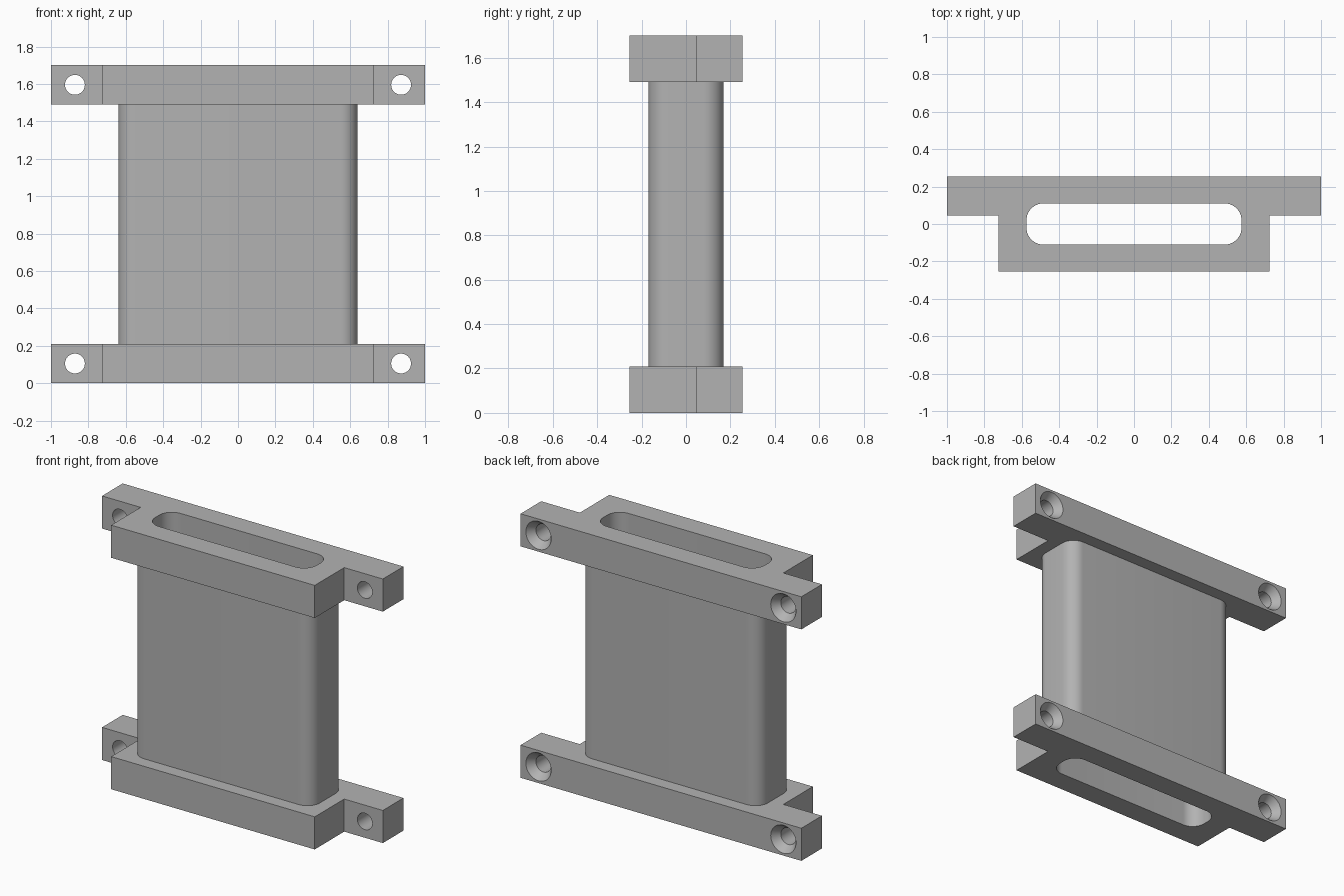
import bpy, bmesh, math
from mathutils import Matrix

if "Cube" in bpy.data.objects:
    bpy.data.objects.remove(bpy.data.objects["Cube"], do_unlink=True)

HEIGHT = 1.70
FLANGE = 0.21
HALF_Y = 0.255

grey = bpy.data.materials.new("plain grey")
grey.use_nodes = True
grey.diffuse_color = (0.45, 0.45, 0.45, 1)
grey.node_tree.nodes["Principled BSDF"].inputs["Base Color"].default_value = (0.45, 0.45, 0.45, 1)


def make_object(name, bm):
    bmesh.ops.recalc_face_normals(bm, faces=bm.faces)
    mesh = bpy.data.meshes.new(name)
    bm.to_mesh(mesh)
    bm.free()
    mesh.materials.append(grey)
    obj = bpy.data.objects.new(name, mesh)
    bpy.context.collection.objects.link(obj)
    return obj


def rounded_rect(hx, hy, r, steps=10):
    points = []
    for corner, (sx, sy) in enumerate([(1, 1), (-1, 1), (-1, -1), (1, -1)]):
        for i in range(steps + 1):
            a = math.pi / 2 * (corner + i / steps)
            points.append((sx * (hx - r) + r * math.cos(a), sy * (hy - r) + r * math.sin(a)))
    return points


def prism(name, points, z0, z1):
    bm = bmesh.new()
    face = bm.faces.new([bm.verts.new((x, y, z0)) for x, y in points])
    top = bmesh.ops.extrude_face_region(bm, geom=[face])
    verts = [v for v in top["geom"] if isinstance(v, bmesh.types.BMVert)]
    bmesh.ops.translate(bm, verts=verts, vec=(0, 0, z1 - z0))
    return make_object(name, bm)


def screw_cutter(x, z):
    # Lathed profile: through hole opening into a countersink at the back
    profile = [(0.053, -0.1), (0.053, HALF_Y - 0.05), (0.09, HALF_Y), (0.09, HALF_Y + 0.05)]
    bm = bmesh.new()
    n = 40
    rings = [[bm.verts.new((x + r * math.cos(math.tau * i / n), y, z + r * math.sin(math.tau * i / n)))
              for i in range(n)] for r, y in profile]
    for a, b in zip(rings, rings[1:]):
        for i in range(n):
            j = (i + 1) % n
            bm.faces.new((a[i], a[j], b[j], b[i]))
    bm.faces.new(rings[0])
    bm.faces.new(rings[-1])
    return make_object("screw_cutter", bm)


def cut(obj, cutters):
    for c in cutters:
        c.hide_render = True
        mod = obj.modifiers.new("cut", "BOOLEAN")
        mod.operation = "DIFFERENCE"
        mod.solver = "EXACT"
        mod.object = c
    bpy.context.view_layer.update()
    graph = bpy.context.evaluated_depsgraph_get()
    result = bpy.data.meshes.new_from_object(obj.evaluated_get(graph))
    obj.modifiers.clear()
    obj.data = result
    for c in cutters:
        bpy.data.objects.remove(c, do_unlink=True)


def smooth(obj):
    bpy.ops.object.select_all(action="DESELECT")
    obj.select_set(True)
    bpy.context.view_layer.objects.active = obj
    bpy.ops.object.shade_smooth_by_angle(angle=math.radians(30))


channel = rounded_rect(0.575, 0.11, 0.09)

# Mounting flanges: wide bar at the back with ears, block in front
half = [(0.725, -HALF_Y), (0.725, 0.045), (1.0, 0.045), (1.0, HALF_Y)]
outline = half + [(-x, y) for x, y in reversed(half)]
for name, z0 in (("bottom_flange", 0), ("top_flange", HEIGHT - FLANGE)):
    flange = prism(name, outline, z0, z0 + FLANGE)
    cutters = [prism("channel_cutter", channel, z0 - 0.1, z0 + FLANGE + 0.1)]
    cutters += [screw_cutter(side * 0.872, z0 + FLANGE / 2) for side in (-1, 1)]
    cut(flange, cutters)
    smooth(flange)

# Hollow duct between the flanges
bm = bmesh.new()
outer = rounded_rect(0.64, 0.17, 0.09)
z0, z1 = FLANGE, HEIGHT - FLANGE
loops = [[bm.verts.new((x, y, z)) for x, y in pts]
         for pts, z in ((outer, z0), (outer, z1), (channel, z1), (channel, z0))]
count = len(outer)
for k in range(4):
    a, b = loops[k], loops[(k + 1) % 4]
    for i in range(count):
        j = (i + 1) % count
        bm.faces.new((a[i], a[j], b[j], b[i]))
smooth(make_object("duct", bm))
